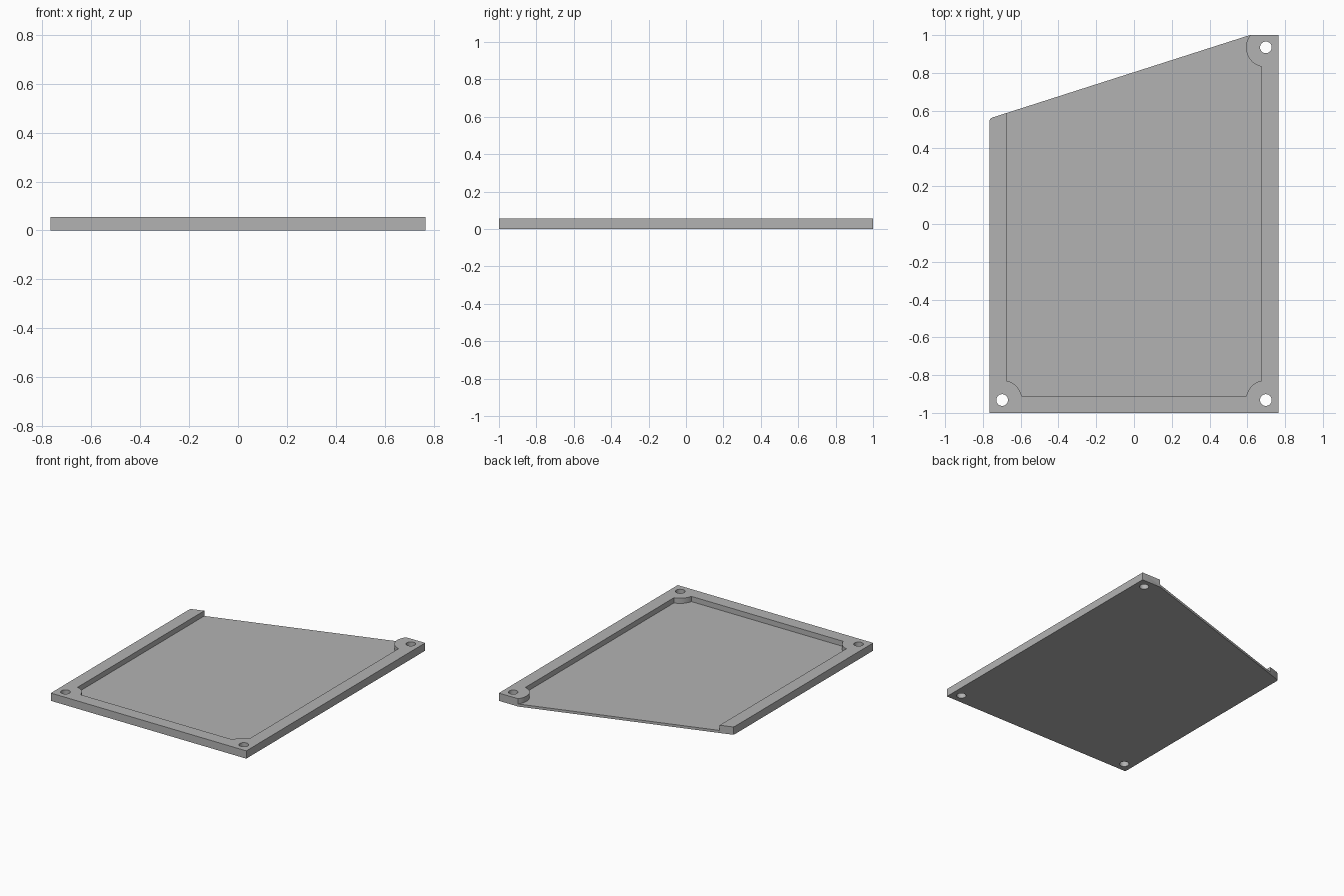
import bpy, bmesh
from math import cos, sin, radians, sqrt, degrees, acos, asin
from mathutils import Vector

if "Cube" in bpy.data.objects:
    bpy.data.objects.remove(bpy.data.objects["Cube"])

HALF_X, HEIGHT, FLOOR = 0.765, 0.055, 0.018
INNER_X, INNER_Y = 0.675, -0.91
HOLE_X, HOLE_FRONT, HOLE_BACK = 0.698, -0.932, 0.935
HOLE_R, BOSS_R = 0.031, 0.105

grey = bpy.data.materials.new("plain grey")
grey.use_nodes = True
grey.diffuse_color = (0.45, 0.45, 0.45, 1)
grey.node_tree.nodes["Principled BSDF"].inputs["Base Color"].default_value = grey.diffuse_color


def arc(x, y, r, start, end, steps=16):
    """Points along an arc, angles in degrees."""
    angles = [radians(start + (end - start) * i / steps) for i in range(steps + 1)]
    return [(x + r * cos(a), y + r * sin(a)) for a in angles]


def prism(name, outline, bottom, top):
    """Extrude a flat outline upwards into a solid."""
    bm = bmesh.new()
    face = bm.faces.new([bm.verts.new((x, y, bottom)) for x, y in outline])
    raised = bmesh.ops.extrude_face_region(bm, geom=[face])["geom"]
    bmesh.ops.translate(bm, vec=Vector((0, 0, top - bottom)),
                        verts=[v for v in raised if isinstance(v, bmesh.types.BMVert)])
    bmesh.ops.recalc_face_normals(bm, faces=bm.faces)
    mesh = bpy.data.meshes.new(name)
    bm.to_mesh(mesh)
    bm.free()
    mesh.materials.append(grey)
    obj = bpy.data.objects.new(name, mesh)
    bpy.context.collection.objects.link(obj)
    return obj


# Plate with a slanted back edge and a small rounded left corner
plate = prism("cover_plate", [
    (-HALF_X, -1), (HALF_X, -1), (HALF_X, 1), (0.613, 1),
    (-0.752, 0.563), (-0.761, 0.557), (-HALF_X, 0.547)], 0, HEIGHT)

# Pocket open to the slanted edge, leaving round bosses at three corners
side = degrees(acos((HOLE_X - INNER_X) / BOSS_R))
front = degrees(asin((INNER_Y - HOLE_FRONT) / BOSS_R))
pocket = ([(-INNER_X, 1.2)]
          + arc(-HOLE_X, HOLE_FRONT, BOSS_R, side, front)
          + arc(HOLE_X, HOLE_FRONT, BOSS_R, 180 - front, 180 - side)
          + arc(HOLE_X, HOLE_BACK, BOSS_R, 180 + side, 140))
pocket.append((pocket[-1][0], 1.2))
cutters = [prism("pocket_cutter", pocket, FLOOR, 0.2)]

# Screw holes through the bosses
for x, y in ((-HOLE_X, HOLE_FRONT), (HOLE_X, HOLE_FRONT), (HOLE_X, HOLE_BACK)):
    cutters.append(prism("hole_cutter", arc(x, y, HOLE_R, 0, 348.75, 31), -0.1, 0.2))

# Cut everything away, then drop the helpers
for cutter in cutters:
    cutter.hide_render = True
    cut = plate.modifiers.new(cutter.name, "BOOLEAN")
    cut.operation, cut.solver, cut.object = "DIFFERENCE", "EXACT", cutter
bpy.context.view_layer.update()
result = plate.evaluated_get(bpy.context.evaluated_depsgraph_get())
plate_mesh = bpy.data.meshes.new_from_object(result)
plate.modifiers.clear()
plate.data = plate_mesh
for cutter in cutters:
    bpy.data.objects.remove(cutter)

# Smooth round walls, crisp edges
bpy.ops.object.select_all(action="DESELECT")
plate.select_set(True)
bpy.context.view_layer.objects.active = plate
bpy.ops.object.shade_smooth_by_angle(angle=radians(30))
